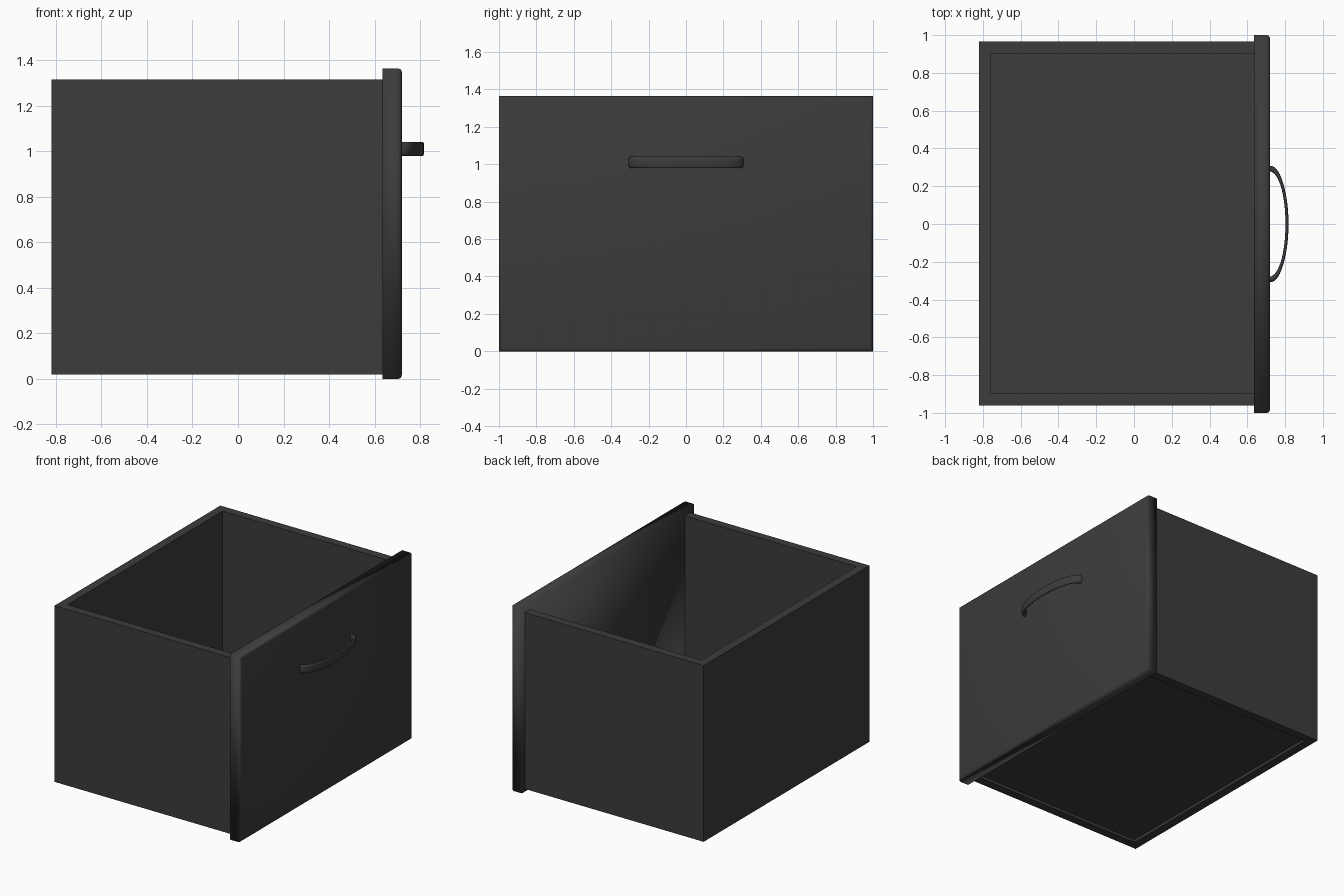
import bpy, bmesh, math

if "Cube" in bpy.data.objects:
    bpy.data.objects.remove(bpy.data.objects["Cube"], do_unlink=True)

# One dark grey finish for the whole drawer
grey = bpy.data.materials.new("dark_grey")
grey.use_nodes = True
colour = (0.045, 0.045, 0.045, 1)
grey.diffuse_color = colour
grey.node_tree.nodes["Principled BSDF"].inputs["Base Color"].default_value = colour


def finish(name, bm):
    bmesh.ops.recalc_face_normals(bm, faces=bm.faces)
    mesh = bpy.data.meshes.new(name)
    bm.to_mesh(mesh)
    bm.free()
    mesh.materials.append(grey)
    obj = bpy.data.objects.new(name, mesh)
    bpy.context.collection.objects.link(obj)
    return obj


def box(x, y, z):
    """Box from (min, max) pairs on each axis."""
    bm = bmesh.new()
    bmesh.ops.create_cube(bm, size=1)
    for v in bm.verts:
        v.co = [lo + (c + 0.5) * (hi - lo) for c, (lo, hi) in zip(v.co, (x, y, z))]
    return bm


# Main dimensions
BACK, FRONT, FACE = -0.82, 0.635, 0.72
RIGHT, LEFT, WALL = -0.96, 0.966, 0.063
BASE, RIM = 0.02, 1.316

# Open tray: side walls, back wall and a slightly raised floor
finish("right_wall", box((BACK, FRONT), (RIGHT, RIGHT + WALL), (BASE, RIM)))
finish("left_wall", box((BACK, FRONT), (LEFT - WALL, LEFT), (BASE, RIM)))
inner = (RIGHT + WALL, LEFT - WALL)
finish("back_wall", box((BACK, BACK + WALL), inner, (BASE, RIM)))
finish("floor", box((BACK + WALL, FRONT), inner, (BASE + 0.02, BASE + 0.05)))

# Drawer front, chamfered round its outer face and softly shaded
bm = box((FRONT, FACE), (-1, 1), (0, 1.364))
outer = [e for e in bm.edges if all(v.co.x > FACE - 0.01 for v in e.verts)]
bmesh.ops.bevel(bm, geom=outer, offset=0.016, segments=2, profile=0.5, affect='EDGES')
for f in bm.faces:
    f.smooth = True
finish("front_panel", bm)

# Bowed pull handle: a tall flat section swept along half an ellipse
bm = bmesh.new()
STEPS, SIDES = 32, 16
rings = []
for i in range(STEPS + 1):
    t = math.pi * i / STEPS
    px, py = FACE + 0.09 * math.sin(t), 0.293 * math.cos(t)
    nx, ny = math.sin(t) / 0.09, math.cos(t) / 0.293
    length = math.hypot(nx, ny)
    nx, ny = nx / length, ny / length
    half = 0.008 + 0.007 * abs(math.cos(t)) ** 8  # thicker at the feet
    ring = []
    for k in range(SIDES):
        a = math.tau * k / SIDES
        c, s = math.cos(a), math.sin(a)
        d = half * math.copysign(abs(c) ** 0.7, c)
        h = 0.031 * math.copysign(abs(s) ** 0.7, s)
        ring.append(bm.verts.new((px + nx * d, py + ny * d, 1.01 + h)))
    rings.append(ring)
for r0, r1 in zip(rings, rings[1:]):
    for k in range(SIDES):
        n = (k + 1) % SIDES
        bm.faces.new((r0[k], r0[n], r1[n], r1[k])).smooth = True
bm.faces.new(rings[0])
bm.faces.new(rings[-1])
finish("handle", bm)
